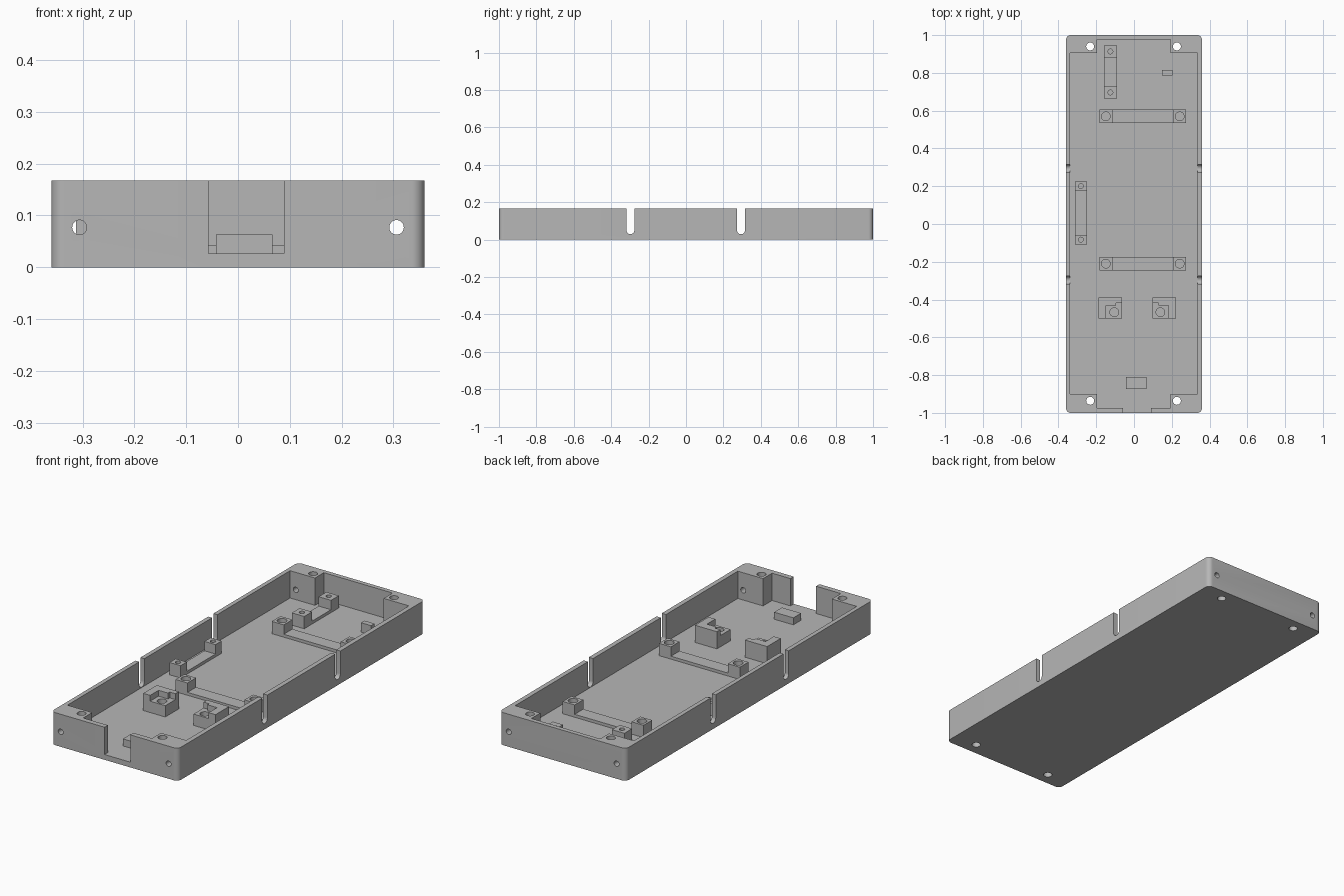
import bpy, bmesh, math
from mathutils import Vector

default = bpy.data.objects.get("Cube")
if default:
    bpy.data.objects.remove(default, do_unlink=True)

grey = bpy.data.materials.new("grey plastic")
grey.use_nodes = True
GREY = (0.47, 0.47, 0.47, 1)
grey.diffuse_color = GREY
grey.node_tree.nodes["Principled BSDF"].inputs["Base Color"].default_value = GREY

HEIGHT, FLOOR, SUNK = 0.167, 0.027, 0.02
STRIP, POST = 0.042, 0.09


def prism(name, points, axis, low, high):
    """Extrude a flat outline along an axis; the outline uses the other two axes in order."""
    def place(p, d):
        return {"x": (d, *p), "y": (p[0], d, p[1]), "z": (*p, d)}[axis]
    bm = bmesh.new()
    face = bm.faces.new([bm.verts.new(place(p, low)) for p in points])
    extruded = bmesh.ops.extrude_face_region(bm, geom=[face])["geom"]
    move = Vector(place((0, 0), high - low))
    bmesh.ops.translate(bm, vec=move, verts=[v for v in extruded if isinstance(v, bmesh.types.BMVert)])
    bmesh.ops.recalc_face_normals(bm, faces=bm.faces)
    mesh = bpy.data.meshes.new(name)
    bm.to_mesh(mesh)
    bm.free()
    mesh.materials.append(grey)
    obj = bpy.data.objects.new(name, mesh)
    bpy.context.collection.objects.link(obj)
    return obj


def rect(x0, x1, y0, y1):
    return [(x0, y0), (x1, y0), (x1, y1), (x0, y1)]


def arc(cx, cy, r, start, end, steps):
    angles = [math.radians(start + (end - start) * i / steps) for i in range(steps + 1)]
    return [(cx + r * math.cos(a), cy + r * math.sin(a)) for a in angles]


def cylinder(x, y, r, axis, low, high):
    return prism("hole_cutter", arc(x, y, r, 0, 360, 32)[:-1], axis, low, high)


def cut(obj, cutters):
    """Subtract the cutters, then remove them."""
    bpy.context.view_layer.objects.active = obj
    for c in cutters:
        mod = obj.modifiers.new("cut", "BOOLEAN")
        mod.operation, mod.solver, mod.object = "DIFFERENCE", "EXACT", c
        bpy.ops.object.modifier_apply(modifier=mod.name)
        bpy.data.objects.remove(c, do_unlink=True)


def smooth(obj):
    bpy.ops.object.select_all(action="DESELECT")
    obj.select_set(True)
    bpy.context.view_layer.objects.active = obj
    bpy.ops.object.shade_smooth_by_angle(angle=math.radians(30))


# Tray with rounded upright corners
R = 0.025
outline = []
for i, (sx, sy) in enumerate([(1, 1), (-1, 1), (-1, -1), (1, -1)]):
    outline += arc(sx * (0.36 - R), sy * (1 - R), R, i * 90, i * 90 + 90, 8)
tray = prism("tray", outline, "z", 0, HEIGHT)

# Cavity leaving four solid corner bosses
cavity = [(-0.338, -0.9), (-0.197, -0.9), (-0.197, -0.973), (0.193, -0.973),
          (0.193, -0.9), (0.336, -0.9), (0.336, 0.905), (0.193, 0.905),
          (0.193, 0.977), (-0.197, 0.977), (-0.197, 0.905), (-0.338, 0.905)]
cutters = [prism("cavity_cutter", cavity, "z", FLOOR, 0.3),
           prism("opening_cutter", rect(-0.057, 0.089, -1.1, -0.95), "z", FLOOR, 0.3)]

# Screw holes through the corner bosses, upright and front to back
for x in (-0.232, 0.227):
    for y in (-0.936, 0.94):
        cutters.append(cylinder(x, y, 0.021, "z", -0.1, 0.3))
for x in (-0.306, 0.306):
    for y in (-0.95, 0.95):
        cutters.append(cylinder(x, 0.077, 0.014, "y", y - 0.1, y + 0.1))

# Round-bottomed slots in both long walls
for y in (-0.297, 0.294):
    slot = arc(y, 0.05, 0.021, 180, 360, 16) + [(y + 0.021, 0.3), (y - 0.021, 0.3)]
    for x in (-0.36, 0.36):
        cutters.append(prism("slot_cutter", slot, "x", x - 0.05, x + 0.05))
cut(tray, cutters)
smooth(tray)


def bracket(name, axis, ends, width, post, hole):
    """Low strip with a drilled post at each end; axis is the strip's thickness direction."""
    a, b = ends
    profile = [(a, SUNK), (b, SUNK), (b, POST), (b - post, POST), (b - post, STRIP),
               (a + post, STRIP), (a + post, POST), (a, POST)]
    obj = prism(name, profile, axis, *width)
    mid = sum(width) / 2
    holes = []
    for along in (a + post / 2, b - post / 2):
        x, y = (along, mid) if axis == "y" else (mid, along)
        holes.append(cylinder(x, y, hole, "z", STRIP, 0.3))
    cut(obj, holes)
    smooth(obj)


bracket("rear_cross_bracket", "y", (-0.183, 0.276), (0.535, 0.605), 0.068, 0.023)
bracket("middle_cross_bracket", "y", (-0.183, 0.276), (-0.245, -0.175), 0.068, 0.023)
bracket("rear_long_bracket", "x", (0.665, 0.945), (-0.16, -0.09), 0.063, 0.013)
bracket("side_long_bracket", "x", (-0.108, 0.225), (-0.313, -0.25), 0.05, 0.013)

# Pair of stepped corner seats, mirrored about their shared centre
MID = 0.0175
for name, s in (("right_corner_seat", -1), ("left_corner_seat", 1)):
    seat = prism(name, rect(*sorted((MID + s * 0.08, MID + s * 0.205)), -0.5, -0.39), "z", SUNK, 0.115)
    step = [(0.05, -0.6), (0.166, -0.6), (0.166, -0.432), (0.112, -0.432), (0.112, -0.418), (0.05, -0.418)]
    pocket = prism("step_cutter", [(MID + s * x, y) for x, y in step], "z", 0.085, 0.3)
    cut(seat, [pocket, cylinder(MID + s * 0.122, -0.467, 0.023, "z", STRIP, 0.3)])
    smooth(seat)

# Small solid blocks on the floor
prism("front_block", rect(-0.042, 0.067, -0.873, -0.81), "z", SUNK, 0.063)
prism("rear_stop", rect(0.147, 0.204, 0.787, 0.815), "z", SUNK, 0.075)
